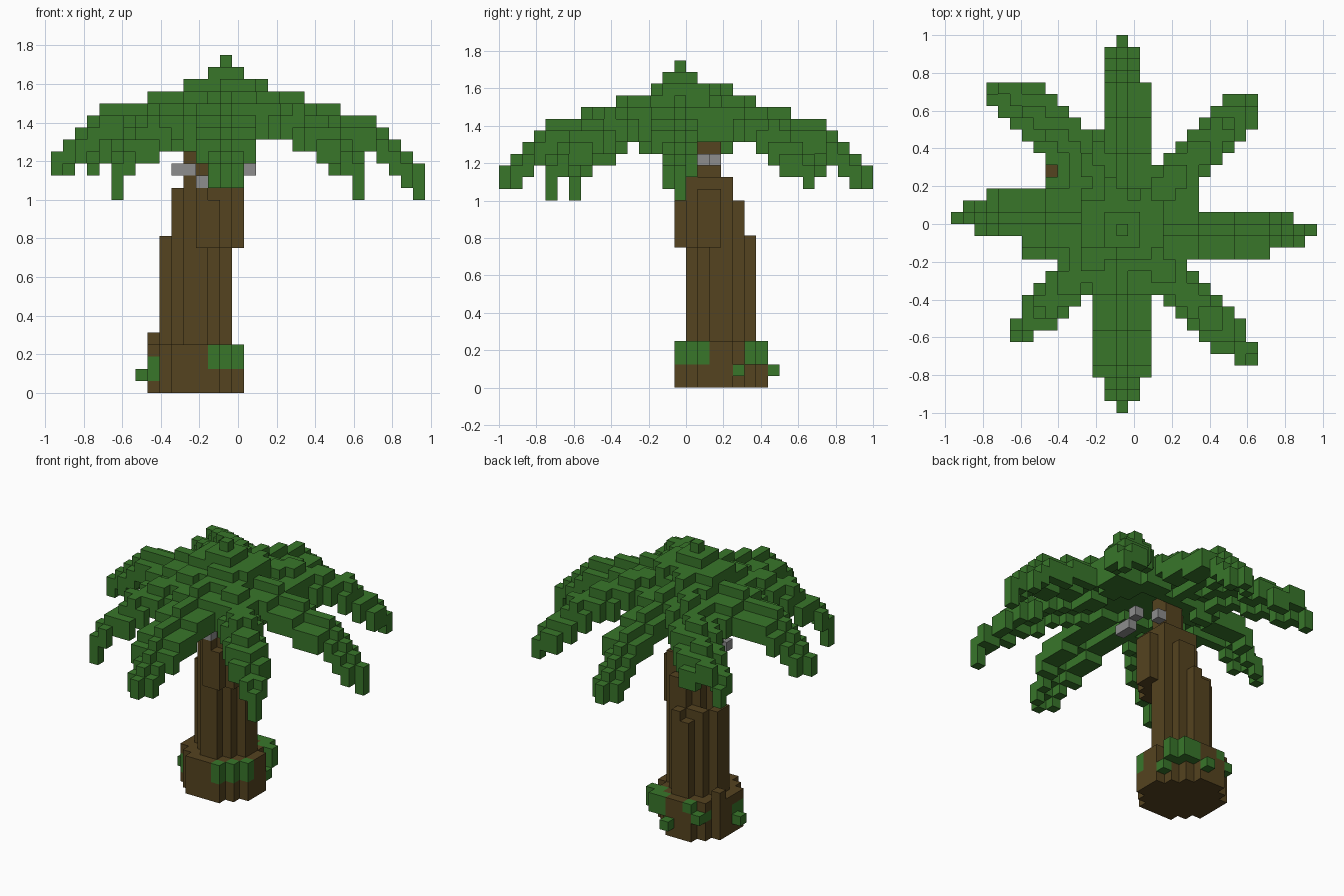
import bpy
import bmesh
import random
from mathutils import Vector

random.seed(4)
CELL = 1 / 16                      # edge length of one block
ORIGIN = Vector((-15.5, -16, 0))   # grid corner, in blocks
HUB = (14, 15)                     # crown centre column

cube = bpy.data.objects.get("Cube")
if cube:
    bpy.data.objects.remove(cube)


def material(name, rgb):
    mat = bpy.data.materials.new(name)
    mat.use_nodes = True
    mat.diffuse_color = (*rgb, 1)
    mat.node_tree.nodes["Principled BSDF"].inputs["Base Color"].default_value = (*rgb, 1)
    return mat


leaf = material("leaf_green", (0.040, 0.180, 0.023))
bark = material("bark_brown", (0.090, 0.056, 0.014))
husk = material("husk_grey", (0.27, 0.27, 0.27))

parts = []        # (name, material, blocks)
taken = set()     # every block used so far


def add_part(name, mat, blocks):
    """Claim the blocks that no earlier part owns."""
    own = set(blocks) - taken
    taken.update(own)
    parts.append((name, mat, own))


def box(i0, i1, j0, j1, k0, k1):
    return [(i, j, k) for i in range(i0, i1 + 1)
            for j in range(j0, j1 + 1) for k in range(k0, k1 + 1)]


def disc_column(cx, cy, radius, k0, k1, ragged=0):
    """Upright column on a disc, rim blocks ending at uneven heights."""
    blocks = []
    span = range(-int(radius) - 1, int(radius) + 2)
    for a in span:
        for b in span:
            dist = Vector((a + 0.5, b + 0.5)).length
            if dist < radius:
                extra = random.randint(0, ragged) if dist > radius - 1.2 else 0
                i, j = cx + a, cy + b
                blocks += box(i, i, j, j, k0, k1 - 1 + extra)
    return blocks


def leaf_column(u, v, r, bend, side, lift, hang):
    """Blocks of one leaf column: an arch that droops more beyond its bend."""
    top = 26.3 + lift - 0.33 * r - 0.6 * max(0, r - bend)
    top = min(26, round(top)) - side
    depth = (3 if r < 6 else 2) + hang
    i, j = HUB[0] + u, HUB[1] + v
    return box(i, i, j, j, top - depth, top - 1)


def straight_frond(name, dx, dy, first, reaches, lift, hang=0):
    """Frond along an axis, made of rows with different reaches."""
    longest = max(reaches)
    ridge = reaches.index(longest)
    blocks = []
    for n, reach in enumerate(reaches):
        d = first + n
        side = round(0.7 * abs(n - ridge))
        for r in range(reach + 1):
            blocks += leaf_column(dx * r + abs(dy) * d, dy * r + abs(dx) * d,
                                  r, longest - 4, side, lift,
                                  hang if r == longest else 0)
    add_part(name, leaf, blocks)


def diagonal_frond(name, sx, sy, reach_u, reach_v, lift, taper,
                   shift=0, bend=4, hang=0):
    """Frond between two axes, narrowed and clipped at its end."""
    root2 = 2 ** 0.5
    reach = (reach_u + reach_v) / root2
    blocks = []
    for u in range(reach_u + 1):
        for v in range(reach_v + 1):
            off = abs(u - v - shift)
            r = (u + v) / root2
            if off <= min(2.5, reach - r + taper):
                blocks += leaf_column(sx * u, sy * v, r, reach - bend,
                                      round(off / 2), lift,
                                      hang if r == reach else 0)
    add_part(name, leaf, blocks)


# Moss patches on the foot of the trunk
moss = (box(13, 13, 15, 15, 2, 3) + box(14, 14, 16, 16, 2, 3)
        + box(15, 15, 17, 17, 2, 3) + box(13, 14, 22, 22, 2, 3)
        + box(14, 15, 21, 21, 2, 3) + box(8, 8, 17, 18, 1, 2)
        + box(9, 9, 21, 22, 2, 2)
        + [(15, 20, 1), (12, 23, 1), (7, 18, 1), (10, 22, 3)])
add_part("moss", leaf, moss)

# Leaning trunk in stacked sections; the foot is cut at its back left corner
foot = [b for b in disc_column(12, 19, 4.1, 0, 4) if b[0] + b[1] < 35]
add_part("trunk_foot", bark, foot + box(8, 8, 20, 20, 0, 4))
add_part("trunk_middle", bark, disc_column(12, 19, 2.7, 4, 12, ragged=1))
add_part("trunk_upper", bark, disc_column(13, 18, 2.7, 12, 16, ragged=1))
add_part("trunk_neck", bark, disc_column(13, 18, 2.3, 16, 18)
         + disc_column(13, 18, 1.2, 18, 24) + box(11, 11, 17, 17, 18, 22))

# Fruit below the crown
add_part("fruit", husk, box(10, 11, 16, 16, 18, 18) + box(16, 16, 15, 16, 18, 18)
         + [(12, 15, 17), (13, 18, 19), (14, 18, 19), (16, 17, 19)])

# Crown peak and eight fronds
hx, hy = HUB
add_part("crown_peak", leaf, box(hx, hx, hy, hy, 23, 27)
         + box(hx - 1, hx + 1, hy - 1, hy + 1, 23, 26)
         + box(hx - 3, hx + 3, hy - 1, hy + 2, 23, 25))
add_part("crown_web", leaf, box(hx + 3, hx + 6, hy + 2, hy + 4, 21, 23))
straight_frond("back_frond", 0, 1, -1, (15, 16, 15, 12), 0.4)
straight_frond("front_frond", 0, -1, -2, (12, 14, 15, 14, 12), 0)
straight_frond("right_frond", -1, 0, -2, (8, 8, 12, 14, 13, 11, 6), 0.5)
straight_frond("left_frond", 1, 0, -2, (12, 15, 16, 14), 0.25, hang=1)
diagonal_frond("back_left_frond", 1, 1, 11, 11, 0.6, 2)
diagonal_frond("front_left_frond", 1, -1, 11, 11, 0.3, 0.5, hang=1)
diagonal_frond("front_right_frond", -1, -1, 9, 9, -0.3, 0.5, hang=1)
diagonal_frond("back_right_frond", -1, 1, 11, 12, 0.5, 3, shift=-2.5, bend=0)


def build(name, mat, blocks):
    """Mesh of the outward block faces only."""
    bm = bmesh.new()
    verts = {}

    def vert(p):
        key = tuple(p)
        if key not in verts:
            verts[key] = bm.verts.new((Vector(key) + ORIGIN) * CELL)
        return verts[key]

    for block in sorted(blocks):
        for axis in range(3):
            for way in (0, 1):
                near = list(block)
                near[axis] += 2 * way - 1
                if tuple(near) in taken:
                    continue
                b, c = (axis + 1) % 3, (axis + 2) % 3
                corners = []
                for s, t in ((0, 0), (1, 0), (1, 1), (0, 1)):
                    p = list(block)
                    p[axis] += way
                    p[b] += s
                    p[c] += t
                    corners.append(vert(p))
                bm.faces.new(corners if way else corners[::-1])
    mesh = bpy.data.meshes.new(name)
    bm.to_mesh(mesh)
    bm.free()
    mesh.materials.append(mat)
    bpy.context.collection.objects.link(bpy.data.objects.new(name, mesh))


for part in parts:
    build(*part)
